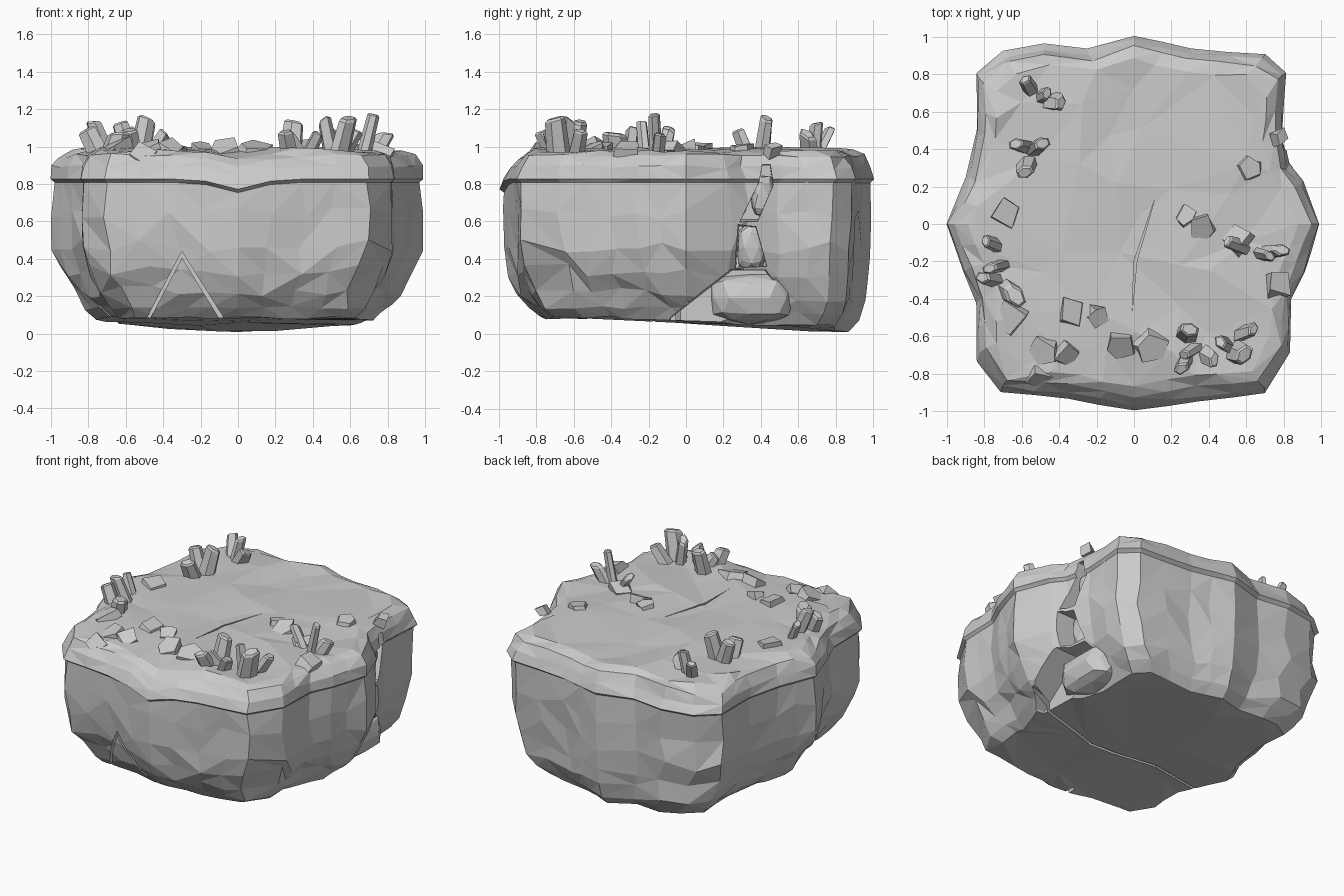
import bpy, bmesh, math, random
from mathutils import Vector, Matrix
from mathutils.geometry import delaunay_2d_cdt

if "Cube" in bpy.data.objects:
    bpy.data.objects.remove(bpy.data.objects["Cube"])

random.seed(7)

# Plan outline of the boulder, anticlockwise from the right point
OUTLINE = [(.99, 0), (.9, .23), (.83, .32), (.79, .5), (.81, .8), (.7, .9), (.3, .93),
           (0, 1), (-.25, .93), (-.48, .96), (-.7, .92), (-.84, .8), (-.84, .5), (-.9, .25),
           (-1, 0), (-.91, -.25), (-.84, -.42), (-.84, -.73), (-.71, -.89), (-.35, -.93),
           (0, -.99), (.35, -.94), (.7, -.9), (.83, -.68), (.84, -.4), (.91, -.25)]
# Ring levels: height, x scale, front y scale, back y scale
LEVELS = [(0, .76, .79, .87), (.06, .82, .85, .93), (.15, .88, .915, .96),
          (.28, .95, .965, .975), (.43, 1, .985, .985), (.62, 1, .99, .99),
          (.805, .985, .985, .985), (.825, 1.005, 1.01, 1.01), (.89, 1, .985, .99),
          (.95, .965, .94, .96), (.98, .89, .88, .89)]


def make(name, bm):
    bmesh.ops.recalc_face_normals(bm, faces=bm.faces)
    if bm.calc_volume(signed=True) < 0:
        bmesh.ops.reverse_faces(bm, faces=bm.faces)
    me = bpy.data.meshes.new(name)
    bm.to_mesh(me)
    bm.free()
    ob = bpy.data.objects.new(name, me)
    bpy.context.collection.objects.link(ob)
    return ob


def height(x, y, h):
    """The underside sinks towards the back; the slab lip dips at the front centre."""
    t = min(1, max(0, (y + .25) / .6))
    low = .085 - .08 * t * max(0, 1 - abs(x) / 1.1)
    dip = .055 * max(0, 1 - abs(x) / .22) if y < -.75 and h > .7 else 0
    return h + low * max(0, 1 - h / .84) - dip


def fill(bm, ring, h, count, rough):
    """Close a ring with irregular facets over scattered inner points."""
    pts = [Vector(v.co.xy) for v in ring]
    n = len(pts)
    inner = []
    while len(inner) < count:
        p = Vector((random.uniform(-.75, .75), random.uniform(-.75, .8)))
        if abs(p.x) < .66 and abs(p.y) < .74 and all((p - q).length > .13 for q in inner):
            inner.append(p)
    verts = list(ring) + [bm.verts.new((p.x, p.y, height(p.x, p.y, h) + random.uniform(-rough, rough)))
                          for p in inner]
    edges = [(i, (i + 1) % n) for i in range(n)]
    for f in delaunay_2d_cdt(pts + inner, edges, [], 1, 1e-6)[2]:
        bm.faces.new([verts[i] for i in f])


def boulder(name, rough=.026):
    bm = bmesh.new()
    pts, rings = [], []
    for a, b in zip(OUTLINE, OUTLINE[1:] + OUTLINE[:1]):
        pts.append(a)
        if math.dist(a, b) > .26:
            pts.append(((a[0] + b[0]) / 2, (a[1] + b[1]) / 2))
    for h, sx, sf, sb in LEVELS:
        ring = []
        seam = .8 < h < .83
        for x, y in pts:
            tip = abs(x) > .95 or abs(y) > .97
            k = 1 - random.random() * (.006 if tip or seam else rough)
            s = 0 if tip or seam else rough
            px = x * sx * k + random.uniform(-s, s) * (abs(y) > abs(x))
            py = y * (sb if y > 0 else sf) * k + random.uniform(-s, s) * (abs(x) > abs(y))
            jz = 0 if seam else .35 if h < .1 else .6 if h > .85 else 1.4
            ring.append(bm.verts.new((px, py, height(px, py, h) + random.uniform(-jz, jz) * rough)))
        rings.append(ring)
    n = len(pts)
    for lo, hi in zip(rings, rings[1:]):
        for i in range(n):
            q = [lo[i], lo[(i + 1) % n], hi[(i + 1) % n], hi[i]]
            if random.random() < .5:
                q = q[1:] + q[:1]
            bm.faces.new(q[:3])
            bm.faces.new((q[0], q[2], q[3]))
    fill(bm, rings[0], 0, 10, .004)
    fill(bm, rings[-1], .982, 32, .018)
    return make(name, bm)


def prism(name, pts, to3d, a, b, shrink=1.0):
    """Extrude a 2D polygon between depths a and b, scaling the far end."""
    bm = bmesh.new()
    cx = sum(p[0] for p in pts) / len(pts)
    cy = sum(p[1] for p in pts) / len(pts)
    A = [bm.verts.new(to3d(p[0], p[1], a)) for p in pts]
    B = [bm.verts.new(to3d(cx + (p[0] - cx) * shrink, cy + (p[1] - cy) * shrink, b)) for p in pts]
    bm.faces.new(A)
    bm.faces.new(B[::-1])
    for i in range(len(pts)):
        j = (i + 1) % len(pts)
        bm.faces.new((A[j], A[i], B[i], B[j]))
    bmesh.ops.triangulate(bm, faces=bm.faces)
    return make(name, bm)


def carve(ob, cutters):
    """Subtract each cutter, keeping the earlier mesh if a cut fails."""
    for c in cutters:
        before = ob.data.copy()
        m = ob.modifiers.new("carve", 'BOOLEAN')
        m.operation, m.object, m.solver = 'DIFFERENCE', c, 'EXACT'
        bpy.context.view_layer.objects.active = ob
        bpy.ops.object.modifier_apply(modifier=m.name)
        if len(ob.data.polygons) < .5 * len(before.polygons):
            ob.data = before
        bpy.data.objects.remove(c)


# Main boulder, then its cracks: cleft in three blocks, front wedge, underside split, top fissure
body = boulder("boulder")
along_x = lambda u, v, d: (d, u, v)
along_y = lambda u, v, d: (u, d, v)
along_z = lambda u, v, d: (u, v, d)
carve(body, [
    prism("cleft_low_cut", [(-.12, .08), (-.18, -.1), (.66, -.1), (.6, .14), (.44, .36), (.24, .36)],
          along_x, 1.2, .67, .9),
    prism("cleft_mid_cut", [(.25, .33), (.45, .34), (.38, .59), (.27, .6)], along_x, 1.21, .66, .8),
    prism("cleft_high_cut", [(.27, .57), (.38, .57), (.48, .8), (.46, .93), (.41, .93), (.39, .82)],
          along_x, 1.22, .68, .8),
    prism("wedge_cut_left", [(-.3, .44), (-.5, .06), (-.55, -.1), (-.53, -.1), (-.48, .06),
                             (-.295, .415)], along_y, -1.2, -.7),
    prism("wedge_cut_right", [(-.3, .44), (-.305, .415), (-.1, .08), (-.03, -.1), (-.01, -.1),
                              (-.08, .09)], along_y, -1.2, -.7),
    prism("base_split_cut", [(.9, .02), (.2, -.2), (-.3, -.15), (-1.1, -.33), (-1.1, -.31),
                             (-.3, -.13), (.2, -.18), (.9, .045)], along_z, -.1, .17),
    prism("fissure_cut", [(.11, .13), (0, -.2), (-.01, -.47), (.015, -.2)], along_z, .94, 1.1)])


# Loose boulders lodged in the cleft
def lump(name, loc, size):
    bm = bmesh.new()
    bmesh.ops.create_icosphere(bm, subdivisions=2, radius=1)
    for v in bm.verts:
        v.co = Vector([math.copysign(abs(c) ** .7, c) for c in v.co]) * random.uniform(.85, 1)
        v.co = Vector(loc) + Vector([a * b for a, b in zip(v.co, size)])
    return make(name, bm)


lump("cleft_boulder_low", (.62, .34, .19), (.16, .25, .15))
lump("cleft_boulder_mid", (.67, .35, .46), (.1, .09, .14))
lump("cleft_boulder_high", (.69, .41, .74), (.09, .07, .12))


def place(bm, loc, lx, ly, flat=1):
    up = Vector((lx, ly, 1)).normalized()
    rot = Vector((0, 0, 1)).rotation_difference(up).to_matrix().to_4x4()
    yaw = Matrix.Rotation(random.uniform(0, 3.1), 4, 'Z')
    bm.transform(Matrix.Translation(loc) @ rot @ yaw @ Matrix.Diagonal((1, flat, 1, 1)))


# Upright crystals: x, y, height, width, lean x, lean y
CRYSTALS = [
    (-.54, .7, .12, .08, -.3, .5), (-.5, .68, .13, .08, .2, .1), (-.46, .66, .09, .11, .6, -.1),
    (-.57, .41, .14, .1, -.35, .1), (-.53, .4, .16, .11, .2, .15), (-.57, .33, .1, .11, -.1, -.4),
    (-.72, -.12, .12, .08, -.5, .2), (-.7, -.22, .15, .09, -.4, -.1), (-.74, -.3, .11, .11, -.5, .1),
    (-.67, -.36, .08, .15, .3, -.2), (.6, -.13, .12, .08, -.8, .3), (.67, -.16, .18, .08, .25, -.05),
    (.72, -.15, .09, .1, .6, .1), (.28, -.6, .14, .12, .1, .2), (.33, -.66, .08, .09, -.6, -.4),
    (.37, -.69, .09, .1, .5, -.3), (.28, -.71, .1, .1, -.2, -.5), (.5, -.65, .15, .1, -.2, .1),
    (.54, -.68, .16, .13, .25, -.1), (.56, -.59, .11, .09, .6, .2)]
for i, (x, y, h, w, lx, ly) in enumerate(CRYSTALS):
    bm = bmesh.new()
    bmesh.ops.create_cone(bm, cap_ends=True, segments=random.choice((5, 6)),
                          radius1=w * .54, radius2=w * .46, depth=h + .05)
    slope = random.uniform(-.5, .5)
    for v in bm.verts:
        v.co.z += (h + .05) / 2
        if v.co.z > h / 2:
            v.co.z += v.co.x * slope
    top = [e for e in bm.edges if all(v.co.z > h / 2 for v in e.verts)]
    bmesh.ops.bevel(bm, geom=top, offset=w * .1, segments=1, affect='EDGES')
    place(bm, (x, y, .95), lx, ly, .7)
    make("crystal_%02d" % i, bm)

# Broad stone flakes on the slab: x, y, size, lean x, lean y
FLAKES = [(-.68, .06, .15, .1, .1), (-.66, -.5, .18, -.3, -.1), (-.48, -.68, .15, -.2, -.2),
          (-.36, -.7, .14, .3, -.4), (-.07, -.65, .15, -.2, -.4), (.09, -.66, .16, .3, -.3),
          (-.33, -.47, .15, .1, .1), (.28, .04, .1, .2, .2), (.37, -.02, .13, -.1, -.3),
          (.62, .3, .12, .1, .1), (.77, -.32, .15, .3, .2), (.78, .46, .08, .6, .1),
          (-.5, -.82, .14, .1, -1), (.55, -.08, .14, -.2, .3), (-.2, -.49, .1, .2, -.2)]
for i, (x, y, s, lx, ly) in enumerate(FLAKES):
    bm = bmesh.new()
    bmesh.ops.create_cone(bm, cap_ends=True, segments=random.choice((4, 5)),
                          radius1=s * .6, radius2=s * .52, depth=.06)
    for v in bm.verts:
        v.co += Vector((random.uniform(-.015, .015), random.uniform(-.015, .015), v.co.x * .2))
    place(bm, (x, y, .98 if y > -.8 else .94), lx, ly)
    make("stone_flake_%02d" % i, bm)
